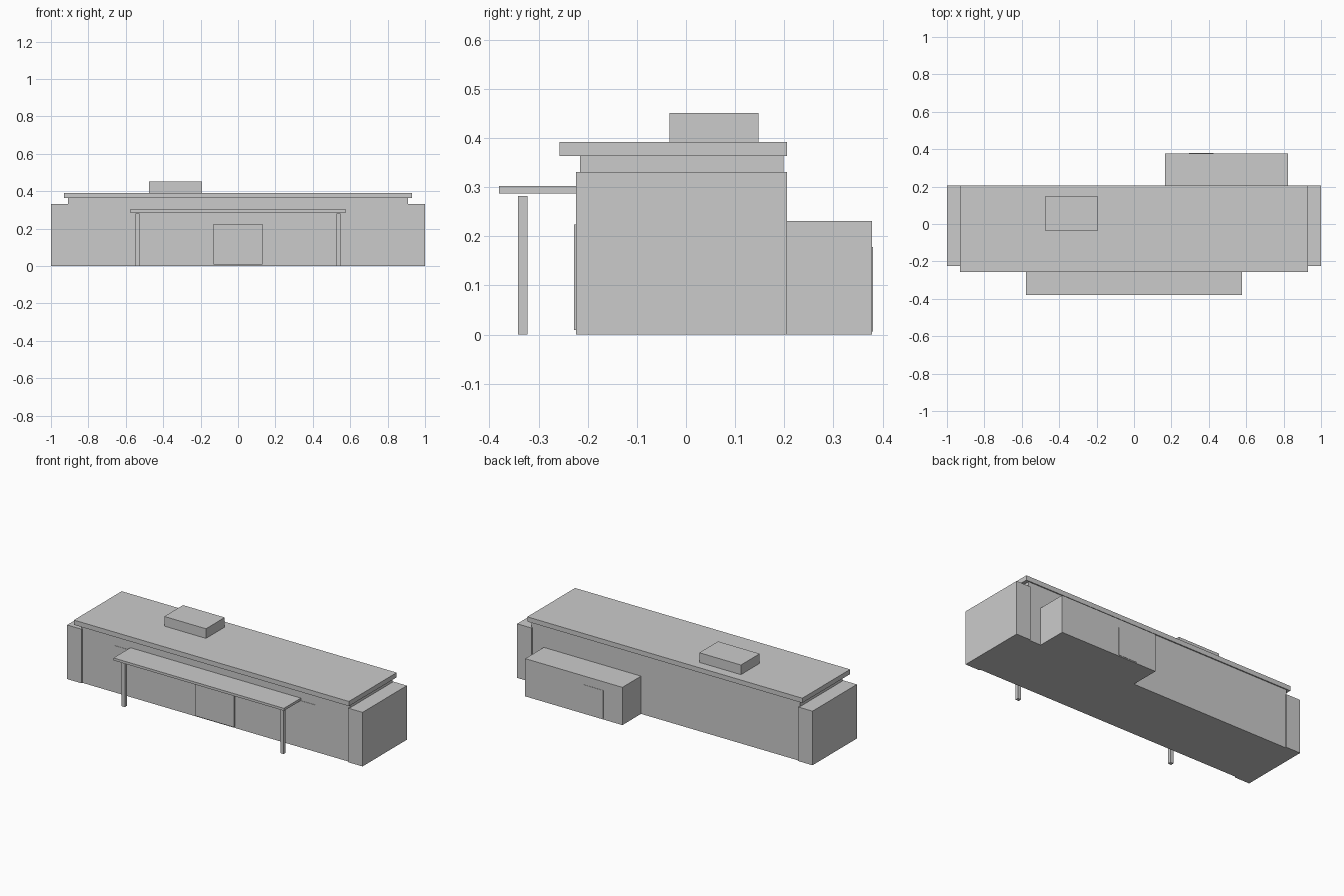
import bpy

if "Cube" in bpy.data.objects:
    bpy.data.objects.remove(bpy.data.objects["Cube"])


def box(name, x, y, z):
    """Axis-aligned box from (min, max) ranges."""
    bpy.ops.mesh.primitive_cube_add(
        size=1, location=[(a + b) / 2 for a, b in (x, y, z)])
    ob = bpy.context.object
    ob.name = name
    ob.scale = [b - a for a, b in (x, y, z)]
    bpy.ops.object.transform_apply(location=False, rotation=False, scale=True)
    return ob


def mirrored(name, x, y, z):
    """The same box on the right and the left side."""
    box(name + "_right", x, y, z)
    box(name + "_left", (-x[1], -x[0]), y, z)


# Main body, slightly recessed between the end walls, and roof slab
box("main_body", (-0.909, 0.909), (-0.216, 0.198), (0, 0.363))
mirrored("end_wall", (0.902, 1.0), (-0.224, 0.205), (0, 0.331))
box("roof_slab", (-0.931, 0.931), (-0.257, 0.205), (0.363, 0.392))
box("roof_unit", (-0.475, -0.193), (-0.034, 0.147), (0.392, 0.451))

# Front door and windows
box("front_door", (-0.131, 0.131), (-0.228, -0.214), (0.009, 0.224))
mirrored("front_window", (0.2, 0.68), (-0.218, -0.214), (0.06, 0.287))

# Entrance canopy on two posts
box("canopy", (-0.577, 0.577), (-0.38, -0.214), (0.287, 0.302))
mirrored("canopy_post", (0.527, 0.548), (-0.342, -0.322), (0, 0.282))

# Rear extension with its door
box("rear_extension", (0.166, 0.824), (0.196, 0.378), (0, 0.231))
box("rear_door", (0.295, 0.425), (0.37, 0.38), (0.006, 0.178))
